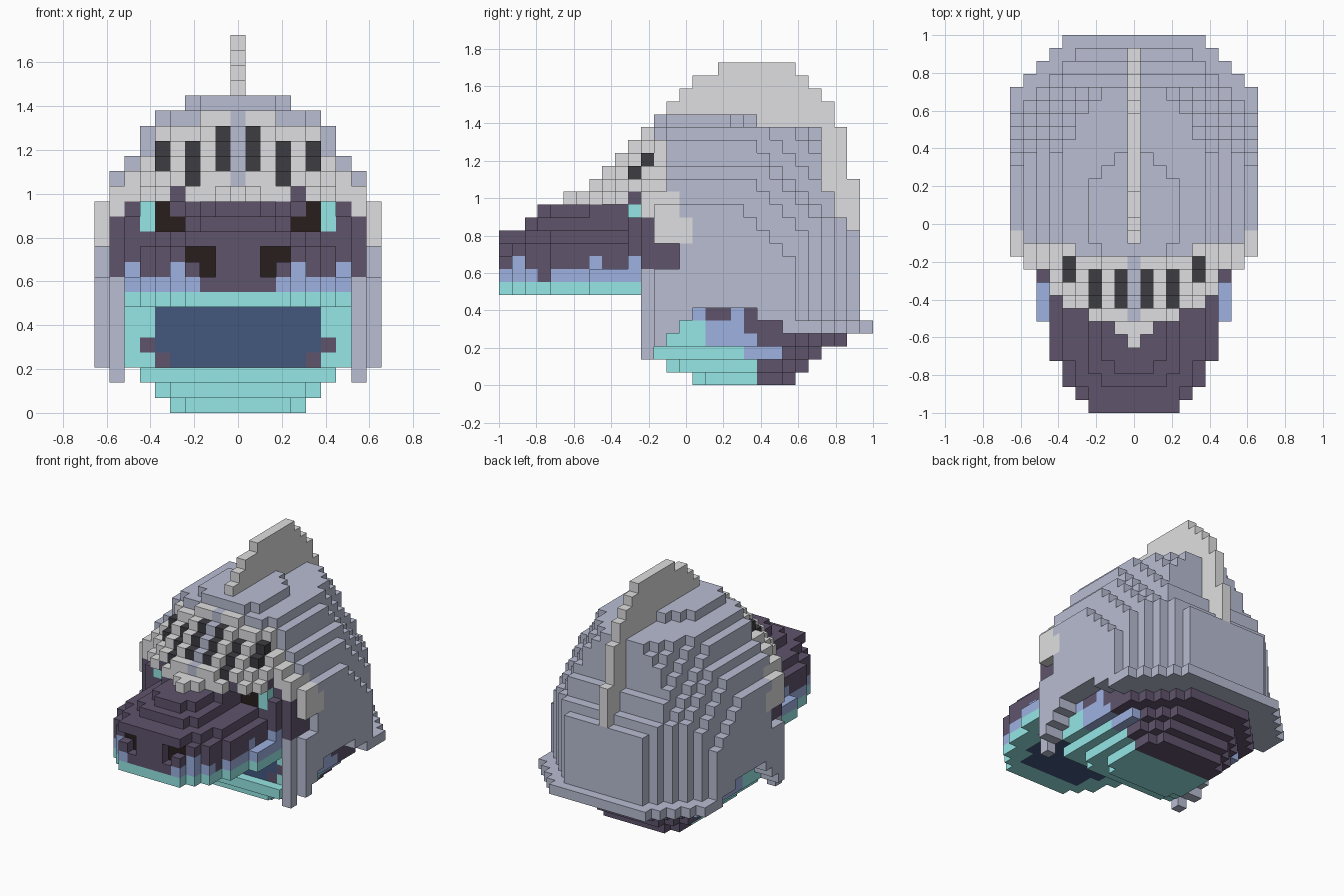
import bpy, bmesh

if "Cube" in bpy.data.objects:
    bpy.data.objects.remove(bpy.data.objects["Cube"])

U = 2 / 29                       # edge of one cube; grid is x -9..9, y 0..28, z 0..24


def lin(c):
    c /= 255
    return c / 12.92 if c <= 0.04045 * 1 else ((c + 0.055) / 1.055) ** 2.4


COLOURS = {
    "steel grey": (184, 189, 210), "light grey": (223, 223, 225), "slit grey": (60, 60, 66),
    "hide purple": (95, 84, 108), "belly teal": (150, 232, 231), "soft blue": (157, 177, 225),
    "mouth navy": (68, 88, 127), "pupil black": (40, 30, 29)}
GREY, LIGHT, SLIT, PURPLE, TEAL, BLUE, NAVY, BLACK = range(8)
mats = []
for name, rgb in COLOURS.items():
    m = bpy.data.materials.new(name)
    m.diffuse_color = (*[lin(c) for c in rgb], 1)
    m.use_nodes = True
    m.node_tree.nodes["Principled BSDF"].inputs["Base Color"].default_value = m.diffuse_color
    mats.append(m)

cells = {}                       # (x, y, z) -> (part, colour); first writer wins


def put(part, a, j, k, colour):
    """Add a cube and its mirror image."""
    for x in {a, -a}:
        cells.setdefault((x, j, k), (part, colour))


# --- upper jaw: tapered snout with eyes, nostrils and a teal lip
SNOUT = [3, 4, 5, 5, 6, 6, 6, 7, 7, 7, 7, 7, 7, 7]
NOSTRIL = {(2, 9), (2, 10), (3, 10)}


def jaw_width(j, k):
    w = SNOUT[j]
    if k >= 9 and j < 10:
        w = min(w, 6)
    if k == 11 and 0 < j < 10:
        w -= 1
    if k == 12 and j < 10:
        w = -1 if j < 2 else min(j, 3)
    if k == 13:
        w = -1 if j < 3 else 1 if j < 4 else 2 if j < 7 else 3 if j < 10 else 6 if j < 11 else 7
    if 9 <= k <= 12 and j >= 11:
        w = 8
    return w


def jaw_colour(a, j, k):
    if j == 10 and k in (12, 13):                       # eyes
        if a == 6:
            return TEAL
        if a == 5 or (a == 4 and k == 12):
            return BLACK
    if j == 1 and (a, k) in NOSTRIL:
        return BLACK
    if k == 7:
        return TEAL
    if k == 8:
        return PURPLE if (j == 0 and a <= 2) or (j == 3 and a == 5) else BLUE
    if k == 9 and j in (1, 7, 10) and a >= 4 and (a < 7 or j != 10):
        return BLUE
    if k == 9 and j == 10:
        return BLUE if a == 7 else PURPLE
    return PURPLE


for k in range(7, 14):
    for j in range(14):
        for a in range(jaw_width(j, k) + 1):
            if not (j == 0 and (a, k) in NOSTRIL):       # recessed nostrils
                put("upper_jaw", a, j, k, jaw_colour(a, j, k))
for a in (4, 5, 6):                                      # brows
    for j in range(a + 4, 12):
        put("upper_jaw", a, j, 14, PURPLE)

# --- lower jaw and throat: z -> (front, back, half width)
THROAT = {0: (15, 23, 4), 1: (13, 24, 5), 2: (12, 25, 6), 3: (13, 27, 7),
          4: (13, 27, 7), 5: (13, 26, 7), 6: (13, 26, 7)}
BANDS = {0: (20, 20), 1: (20, 20), 2: (19, 22), 3: (16, 20), 4: (16, 19), 5: (14, 19), 6: (14, 20)}


def throat_colour(a, j, k):
    if j == 13 and (a, k) in ((6, 4), (5, 3)):
        return PURPLE
    if k == 5 and j in (16, 17):
        return PURPLE
    teal_end, blue_end = BANDS[k]
    return TEAL if j < teal_end or j == 13 else BLUE if j < blue_end else PURPLE


for k, (front, back, half) in THROAT.items():
    for j in range(front, back):
        w = min(half, 3 + back - 1 - j)
        if k < 3:
            w = min(w, half - 1 + j - front)
        for a in range(w + 1):
            put("lower_jaw", a, j, k, throat_colour(a, j, k))
for a in range(7):                                       # square front lip
    put("lower_jaw", a, 12, 2, TEAL)

# --- helmet shell with sloping visor
LOW = {11: 2, 12: 3, 13: 4, 14: 5, 20: 5, 21: 5}         # lower edge along y
SLITS = {(1, 16), (1, 17), (1, 18), (3, 15), (3, 16), (3, 17), (5, 16), (5, 17)}
SWEEP = (0, 0, 0, 1, 1, 2, 3, 4, 5)                      # visor set-back per column
SHOULDER = (20, 20, 18, 14, 14, 13, 12, 12, 11, 9)       # where each column starts to lean in


def shell_half(k):
    return 9 if k <= 13 else 8 if k <= 15 else 7 if k == 16 else 6 if k <= 18 else 5 if k == 19 else 3


def shell_back(a, k):
    """Rear end of a column, with chamfered corners."""
    if k == 4:
        return min(29, 34 - a)
    if k == 20:
        return min(20, 21 - a)
    end = 28 if k <= 11 else 27 if k == 12 else 26 if k <= 14 else 25
    return min(end, max(19, 32 - a - max(0, k - SHOULDER[a])))


def shell_front(a, k):
    if k == 14:
        return (5, 6, 7, 7, 8, 8, 9, 11, 11)[a]
    if (a, k) in ((8, 15), (7, 16), (6, 17), (6, 18)):   # rim beside the visor
        return 13
    if k > 14:
        return k - 8 + SWEEP[a]
    return 11 if a == 8 else 12


def shell_colour(a, j, k):
    if (a, k) in SLITS and j == shell_front(a, k):
        return SLIT
    if 14 <= k <= 18 and j <= 12 and (a or k == 14):
        return LIGHT
    if k == 19 and j <= 11 and a:
        return LIGHT
    if a >= 8 and (11 <= k <= 14 and j <= 13 or k in (11, 12) and j == 14):
        return LIGHT
    return GREY


for k in range(2, 21):
    for a in range(shell_half(k) + 1):
        for j in range(shell_front(a, k), shell_back(a, k)):
            if k < LOW.get(j, 6 if j < 20 else 4):
                continue
            if k < 7 and a < 8 and j < 20:               # leave the mouth open
                continue
            if a == 9 and j < 14 and k in (9, 10):       # notch at the jaw hinge
                continue
            put("helmet", a, j, k, shell_colour(a, j, k))

# --- crest: thin fin over the helmet
FIN = {24: (17, 23), 23: (15, 24), 22: (14, 25), 21: (13, 26), 20: (13, 26)}
for k in range(12, 25):
    front, back = FIN.get(k, (18, 27 if k >= 16 else 28))
    for j in range(front, back):
        put("crest", 0, j, k, LIGHT)

# --- turn the cubes of each part into outer faces only
SIDES = {
    (1, 0, 0): ((1, 0, 0), (1, 1, 0), (1, 1, 1), (1, 0, 1)),
    (-1, 0, 0): ((0, 0, 0), (0, 0, 1), (0, 1, 1), (0, 1, 0)),
    (0, 1, 0): ((0, 1, 0), (0, 1, 1), (1, 1, 1), (1, 1, 0)),
    (0, -1, 0): ((0, 0, 0), (1, 0, 0), (1, 0, 1), (0, 0, 1)),
    (0, 0, 1): ((0, 0, 1), (1, 0, 1), (1, 1, 1), (0, 1, 1)),
    (0, 0, -1): ((0, 0, 0), (0, 1, 0), (1, 1, 0), (1, 0, 0))}


def face_colour(part, colour, cell, n):
    """Inside of the mouth is navy."""
    x, j, k = cell
    if part == "lower_jaw" and n == (0, -1, 0) and j == 13 and abs(x) <= 5 and k >= 3 and colour == TEAL:
        return NAVY
    if part == "upper_jaw" and n == (0, 0, -1) and k == 7 and j >= 2 and abs(x) < SNOUT[j] - 1:
        return NAVY
    return colour


for part in ("upper_jaw", "lower_jaw", "helmet", "crest"):
    bm = bmesh.new()
    verts = {}
    for cell, (owner, colour) in cells.items():
        if owner != part:
            continue
        x, j, k = cell
        for n, corners in SIDES.items():
            if (x + n[0], j + n[1], k + n[2]) in cells:
                continue
            loop = []
            for c in corners:
                key = (x + c[0], j + c[1], k + c[2])
                if key not in verts:
                    verts[key] = bm.verts.new(((key[0] - 0.5) * U, key[1] * U - 1, key[2] * U))
                loop.append(verts[key])
            bm.faces.new(loop).material_index = face_colour(part, colour, cell, n)
    me = bpy.data.meshes.new(part)
    bm.to_mesh(me)
    bm.free()
    for m in mats:
        me.materials.append(m)
    bpy.context.collection.objects.link(bpy.data.objects.new(part, me))
